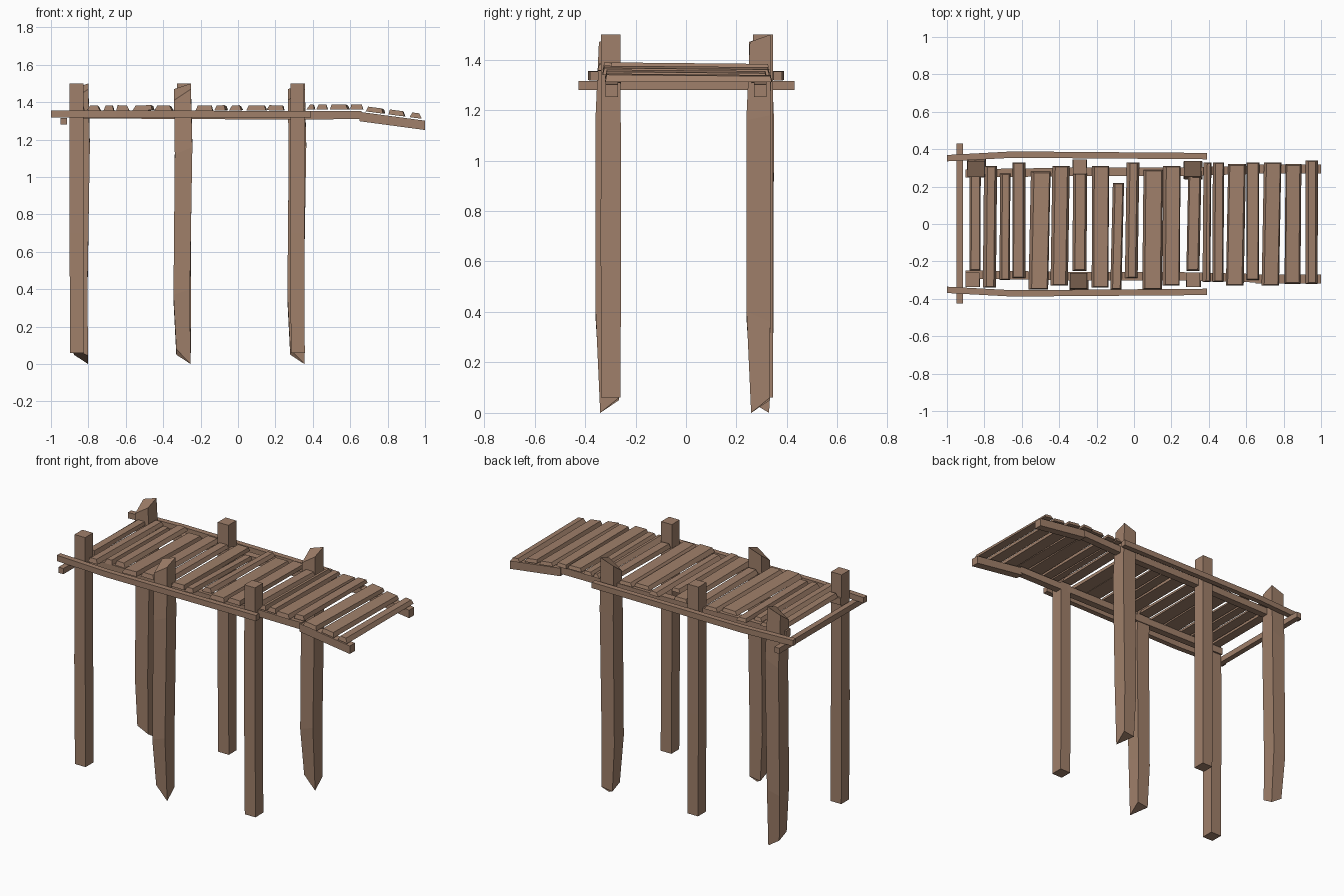
import bpy, bmesh, random
from mathutils import Vector

random.seed(4)
wood = bpy.data.materials.new("weathered_wood")
wood.diffuse_color = (0.35, 0.215, 0.145, 1)


def loft(name, rings):
    """Skin a list of equal-sized rings and cap both ends."""
    bm = bmesh.new()
    vs = [[bm.verts.new(p) for p in r] for r in rings]
    n = len(vs[0])
    for a, b in zip(vs, vs[1:]):
        for i in range(n):
            j = (i + 1) % n
            bm.faces.new((a[i], a[j], b[j], b[i]))
    bm.faces.new(vs[0][::-1])
    bm.faces.new(vs[-1])
    bmesh.ops.recalc_face_normals(bm, faces=bm.faces)
    me = bpy.data.meshes.new(name)
    bm.to_mesh(me)
    bm.free()
    me.materials.append(wood)
    ob = bpy.data.objects.new(name, me)
    bpy.context.collection.objects.link(ob)
    return ob


def beam(name, path, w, h):
    """Beam along x through path points, w wide in y, h tall."""
    loft(name, [[(x, y + sy * w / 2, z + sz * h / 2)
                 for sy, sz in ((-1, -1), (1, -1), (1, 1), (-1, 1))]
                for x, y, z in path])


CORNERS = ((-1, -1), (1, -1), (1, 1), (-1, 1))


def ring(cx, cy, hx, hy, zs):
    return [(cx + sx * hx, cy + sy * hy, z) for (sx, sy), z in zip(CORNERS, zs)]


# Straight posts with flat ends
for i, (x, y) in enumerate(((-0.863, -0.298), (0.317, -0.298), (-0.29, 0.305))):
    loft(f"straight_post_{i}", [ring(x + 0.003, y, 0.037, 0.039, [0.06] * 4),
                                ring(x, y, 0.038, 0.04, [0.7] * 4),
                                ring(x, y, 0.037, 0.039, [1.5] * 4)])

# Crooked posts with slanted tops and pointed feet
for i, (x, y, bulge, low) in enumerate(((-0.845, 0.292, 0.008, 2),
                                        (-0.297, -0.303, -0.008, 1),
                                        (0.312, 0.295, -0.008, 1))):
    feet = [0.08, 0.045, 0.06, 0.05]
    feet[low] = 0.0
    loft(f"crooked_post_{i}", [
        ring(x + 0.005, y, 0.038, 0.037, feet),
        ring(x - 0.004, y + bulge, 0.044, 0.047, [0.37, 0.40, 0.36, 0.34]),
        ring(x + 0.006, y + bulge, 0.047, 0.048, [1.12, 1.16, 1.18, 1.14]),
        ring(x, y, 0.045, 0.042, [1.41, 1.47, 1.5, 1.47])])

# Side rails, deck stringers and drooping end stringers on both sides
for s, side in ((-1, "front"), (1, "back")):
    beam(f"{side}_side_rail", [(-1, s * 0.352, 1.337), (-0.65, s * 0.371, 1.337),
                               (0.39, s * 0.363, 1.335)], 0.034, 0.036)
    beam(f"{side}_stringer", [(-0.9, s * 0.27, 1.335), (-0.25, s * 0.28, 1.332),
                              (0.25, s * 0.28, 1.328), (0.66, s * 0.29, 1.332)],
         0.045, 0.044)
    beam(f"{side}_end_stringer", [(0.65, s * 0.294, 1.323), (1.0, s * 0.294, 1.276)],
         0.05, 0.05)

# Cross beam at the shore end
loft("cross_beam", [[(-0.932 + sx * 0.017, y, 1.298 + sz * 0.018)
                     for sx, sz in CORNERS] for y in (-0.425, 0.0, 0.43)])

# Deck planks: x centre, width, front end, back end
planks = [(-.85, .06, -.25, .26), (-.77, .07, -.34, .31), (-.69, .055, -.30, .27),
          (-.615, .07, -.29, .33), (-.505, .105, -.35, .28), (-.395, .093, -.33, .31),
          (-.29, .075, -.25, .27), (-.18, .09, -.34, .31), (-.09, .06, -.35, .22),
          (-.01, .068, -.29, .33), (.1, .105, -.35, .29), (.2, .093, -.33, .31),
          (.32, .07, -.25, .26), (.39, .042, -.31, .33), (.45, .06, -.31, .33),
          (.545, .095, -.33, .32), (.635, .068, -.30, .33), (.735, .093, -.33, .33),
          (.85, .085, -.32, .32), (.95, .065, -.32, .34)]
for i, (x, w, y0, y1) in enumerate(planks):
    slope = -0.13 if x > 0.68 else random.uniform(-0.03, 0.03)
    base = 1.356 if x < 0.36 else 1.361
    if x > 0.68:
        base = 1.352 - 0.135 * (x - 0.68)
    lean = random.uniform(0.0, 0.008)
    cl, cr = random.uniform(0.004, 0.02), random.uniform(0.004, 0.014)
    rings = []
    for y, d, k in ((y0, -lean, 0), (y1, lean, 0.006)):
        prof = ((-w / 2, 0), (w / 2, 0), (w / 2 - cr, 0.027), (-w / 2 + cl, 0.027))
        rings.append([(x + d + px, y - (0.006 if pz else 0) * (1 if y > 0 else -1),
                       base + pz + slope * px - k * (pz > 0)) for px, pz in prof])
    loft(f"deck_plank_{i + 1}", rings)
